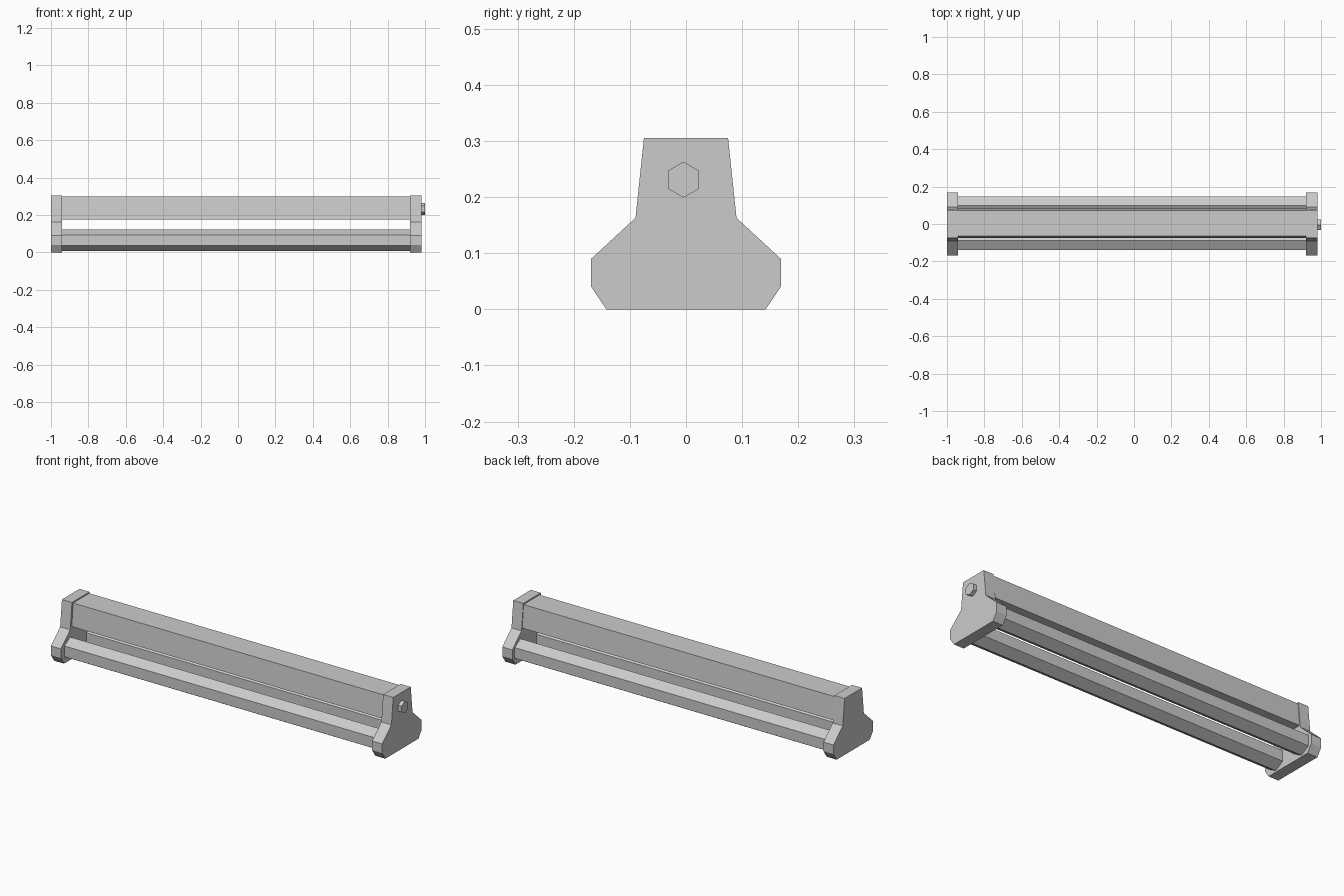
import bpy
import bmesh
import math

cube = bpy.data.objects.get("Cube")
if cube:
    bpy.data.objects.remove(cube, do_unlink=True)

GREY = (0.6, 0.6, 0.6, 1.0)
metal = bpy.data.materials.new("light_grey")
metal.use_nodes = True
metal.diffuse_color = GREY
metal.node_tree.nodes["Principled BSDF"].inputs["Base Color"].default_value = GREY


def extrude_x(name, profile, x0, x1):
    """Solid prism with a (y, z) profile running from x0 to x1."""
    bm = bmesh.new()
    face = bm.faces.new([bm.verts.new((x0, y, z)) for y, z in profile])
    result = bmesh.ops.extrude_face_region(bm, geom=[face])
    moved = [v for v in result["geom"] if isinstance(v, bmesh.types.BMVert)]
    bmesh.ops.translate(bm, verts=moved, vec=(x1 - x0, 0, 0))
    bmesh.ops.recalc_face_normals(bm, faces=bm.faces)
    mesh = bpy.data.meshes.new(name)
    bm.to_mesh(mesh)
    bm.free()
    mesh.materials.append(metal)
    obj = bpy.data.objects.new(name, mesh)
    bpy.context.collection.objects.link(obj)
    return obj


def mirrored(half):
    """Close a right-hand half outline by reflecting it in y."""
    return half + [(-y, z) for y, z in reversed(half)]


def hexagon(y, z, radius):
    angles = [math.radians(90 + 60 * i) for i in range(6)]
    return [(y + radius * math.cos(a), z + radius * math.sin(a)) for a in angles]


# Shaped end plates
plate = mirrored([(0.142, 0), (0.169, 0.04), (0.169, 0.09),
                  (0.09, 0.163), (0.075, 0.305)])
extrude_x("right_end_plate", plate, -1.0, -0.94)
extrude_x("left_end_plate", plate, 0.92, 0.98)

# Tapered upper beam, set slightly towards the back
beam = [(y + 0.004, z) for y, z in mirrored([(0.08, 0.175), (0.069, 0.298)])]
extrude_x("upper_beam", beam, -0.95, 0.93)

# Pair of hexagonal lower rails
for name, y in (("front_rail", -0.089), ("back_rail", 0.098)):
    extrude_x(name, hexagon(y, 0.0655, 0.058), -0.95, 0.93)

# Hexagonal bolt on the end
extrude_x("end_bolt", hexagon(-0.0045, 0.231, 0.032), 0.97, 1.0)
